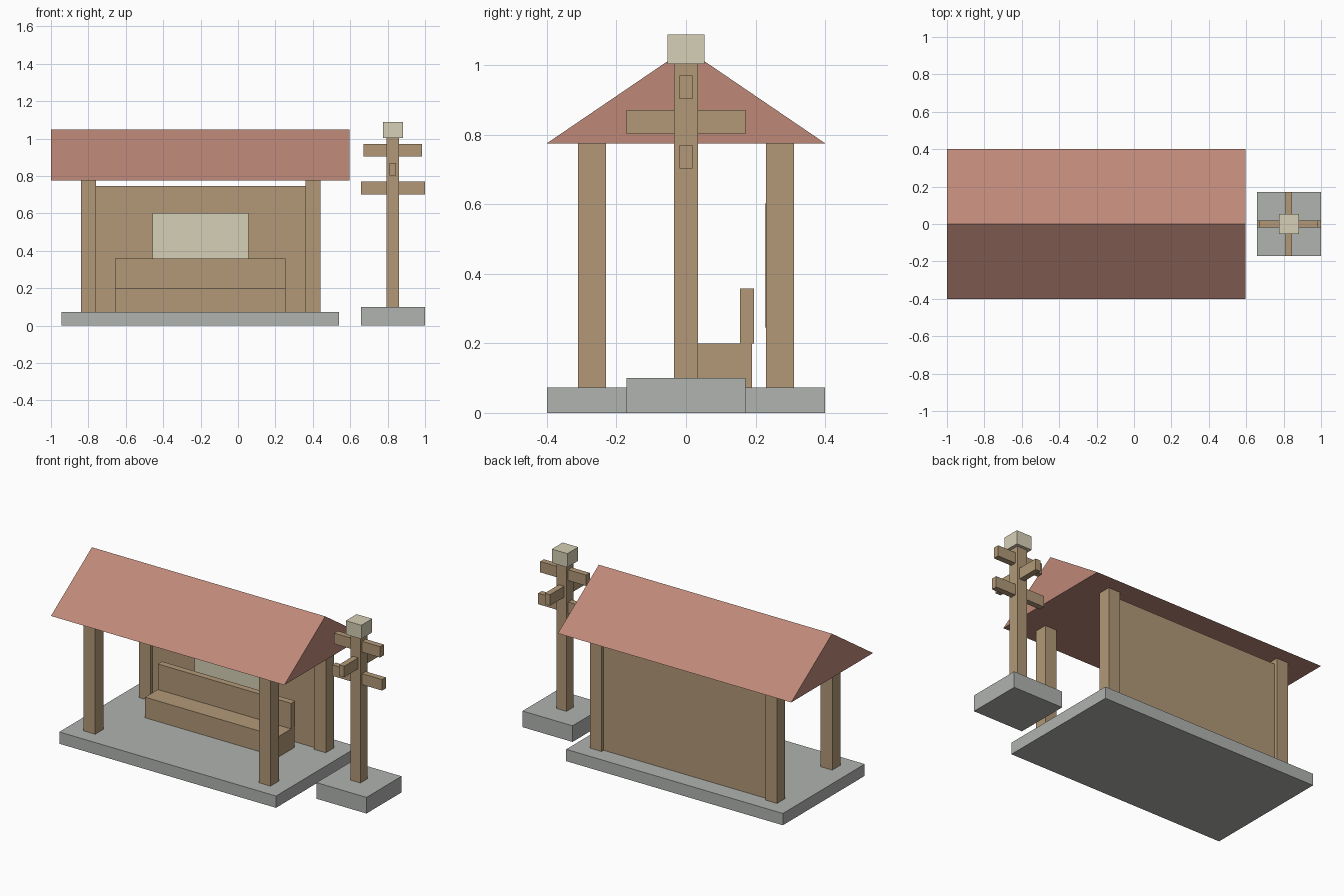
import bpy
import bmesh

cube = bpy.data.objects.get("Cube")
if cube:
    bpy.data.objects.remove(cube, do_unlink=True)


def material(name, *srgb):
    rgb = [(c / 255 / 12.92) if c < 11 else ((c / 255 + 0.055) / 1.055) ** 2.4 for c in srgb]
    mat = bpy.data.materials.new(name)
    mat.use_nodes = True
    mat.diffuse_color = (*rgb, 1)
    mat.node_tree.nodes["Principled BSDF"].inputs["Base Color"].default_value = (*rgb, 1)
    return mat


WOOD = material("brown wood", 178, 153, 119)
STONE = material("grey stone", 176, 179, 175)
CREAM = material("pale cream", 214, 208, 182)
TILE = material("terracotta roof", 190, 137, 120)


def add_object(name, bm, mat):
    bmesh.ops.recalc_face_normals(bm, faces=bm.faces)
    mesh = bpy.data.meshes.new(name)
    bm.to_mesh(mesh)
    bm.free()
    mesh.materials.append(mat)
    obj = bpy.data.objects.new(name, mesh)
    bpy.context.collection.objects.link(obj)
    return obj


def box(name, mat, x, y, z):
    """Box spanning the given (low, high) ranges."""
    bm = bmesh.new()
    bmesh.ops.create_cube(bm, size=1)
    for v in bm.verts:
        for axis, (low, high) in enumerate((x, y, z)):
            v.co[axis] = low if v.co[axis] < 0 else high
    return add_object(name, bm, mat)


def around(centre, half):
    return (centre - half, centre + half)


# Shelter floor and corner posts
FLOOR = 0.073
EAVE = 0.775
box("shelter_floor", STONE, (-0.943, 0.54), (-0.4, 0.4), (0, FLOOR))
for side, px in (("right", -0.8), ("left", 0.4)):
    for end, py in (("front", -0.27), ("back", 0.27)):
        box(f"{end}_{side}_post", WOOD, around(px, 0.04), around(py, 0.04), (FLOOR, EAVE))

# Back wall with notice board
box("back_wall", WOOD, (-0.8, 0.4), (0.25, 0.29), (FLOOR, 0.747))
box("notice_board", CREAM, (-0.457, 0.055), (0.227, 0.25), (0.245, 0.602))

# Bench
box("bench_seat", WOOD, (-0.657, 0.255), (0.03, 0.19), (FLOOR, 0.2))
box("bench_back", WOOD, (-0.657, 0.255), (0.155, 0.195), (0.2, 0.358))

# Gabled roof: a triangle extruded along x
bm = bmesh.new()
gable = bm.faces.new([bm.verts.new((-1, y, z)) for y, z in ((-0.4, EAVE), (0.4, EAVE), (0, 1.047))])
ridge = bmesh.ops.extrude_face_region(bm, geom=[gable], use_keep_orig=True)
for item in ridge["geom"]:
    if isinstance(item, bmesh.types.BMVert):
        item.co.x = 0.597
add_object("roof", bm, TILE)

# Signpost with crossed arms
POLE = 0.828
box("signpost_base", STONE, around(POLE, 0.171), around(0, 0.171), (0, 0.1))
box("signpost_pole", WOOD, around(POLE, 0.034), around(0, 0.034), (0.1, 1.03))
box("signpost_cap", CREAM, around(POLE, 0.053), around(0, 0.053), (1.003, 1.088))
box("upper_arm", WOOD, around(POLE, 0.157), around(0, 0.018), (0.903, 0.97))
box("middle_arm", WOOD, around(POLE, 0.018), around(0, 0.171), (0.802, 0.87))
box("lower_arm", WOOD, around(POLE, 0.171), around(0, 0.018), (0.702, 0.77))
